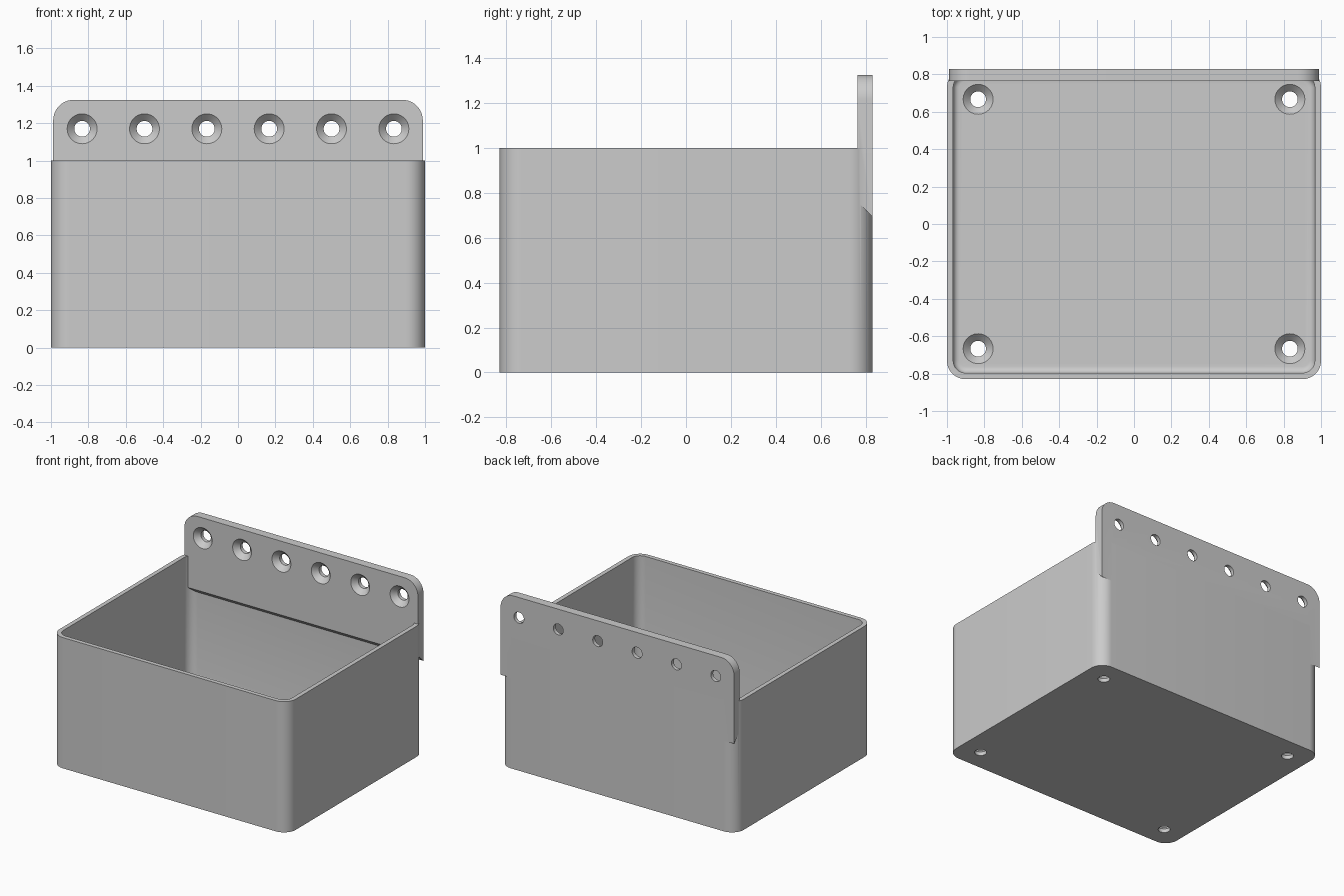
import bpy, bmesh, math
from mathutils import Matrix, Vector

cube = bpy.data.objects.get("Cube")
if cube:
    bpy.data.objects.remove(cube, do_unlink=True)

UNIT = 1 / 30            # wall thickness
HALF_X, HALF_Y, HEIGHT = 1.0, 0.83, 1.0
PLATE_FRONT = HALF_Y - 2 * UNIT
HOLE_R, SINK_R = 0.042, 0.08

grey = bpy.data.materials.new("plain grey")
grey.use_nodes = True
grey.diffuse_color = (0.6, 0.6, 0.6, 1)
grey.node_tree.nodes["Principled BSDF"].inputs["Base Color"].default_value = grey.diffuse_color


def make_object(name, bm):
    bmesh.ops.recalc_face_normals(bm, faces=bm.faces)
    mesh = bpy.data.meshes.new(name)
    bm.to_mesh(mesh)
    bm.free()
    mesh.materials.append(grey)
    obj = bpy.data.objects.new(name, mesh)
    bpy.context.collection.objects.link(obj)
    return obj


def block(lo, hi):
    bm = bmesh.new()
    lo, hi = Vector(lo), Vector(hi)
    size = Matrix.Diagonal((*(hi - lo), 1))
    bmesh.ops.create_cube(bm, size=1, matrix=Matrix.Translation((lo + hi) / 2) @ size)
    return bm


def round_edges(bm, rule, radius, segments):
    edges = [e for e in bm.edges if rule(*e.verts)]
    bmesh.ops.bevel(bm, geom=edges, offset=radius, segments=segments,
                    profile=0.5, affect='EDGES', clamp_overlap=True)


def upright(a, b):
    return abs(a.co.z - b.co.z) > 0.1


def combine(obj, other, operation):
    mod = obj.modifiers.new(operation.lower(), 'BOOLEAN')
    mod.operation, mod.solver, mod.object = operation, 'EXACT', other
    bpy.context.view_layer.objects.active = obj
    bpy.ops.object.modifier_apply(modifier=mod.name)
    bpy.data.objects.remove(other, do_unlink=True)


def screw_cutter(matrix):
    # Solid of revolution: wide mouth at local z = 0, countersink, then straight shank
    bm = bmesh.new()
    lip = 0.02
    sink = SINK_R - HOLE_R
    profile = [(0, lip), (SINK_R + lip, lip), (HOLE_R, -sink), (HOLE_R, -0.12), (0, -0.12)]
    verts = [bm.verts.new((r, 0, z)) for r, z in profile]
    edges = [bm.edges.new(pair) for pair in zip(verts, verts[1:])]
    bmesh.ops.spin(bm, geom=verts + edges, cent=(0, 0, 0), axis=(0, 0, 1),
                   angle=math.tau, steps=48)
    bmesh.ops.remove_doubles(bm, verts=bm.verts, dist=0.0001)
    bm.transform(matrix)
    return make_object("screw_cutter", bm)


# Open box with rounded upright corners
bm = block((-HALF_X, -HALF_Y, 0), (HALF_X, HALF_Y, HEIGHT))
round_edges(bm, upright, 0.1, 12)
box = make_object("wall_mounted_box", bm)

# Cavity with rounded corners and a small fillet around the floor
FLOOR = 2 * UNIT
bm = block((UNIT - HALF_X, UNIT - HALF_Y, FLOOR), (HALF_X - UNIT, HALF_Y - UNIT, HEIGHT + 0.3))
round_edges(bm, upright, 0.1 - UNIT, 12)
round_edges(bm, lambda a, b: max(a.co.z, b.co.z) < FLOOR + 0.001, UNIT, 5)
combine(box, make_object("cavity_cutter", bm), 'DIFFERENCE')

# Mounting plate with rounded top corners and a sloping underside
bm = block((-0.988, PLATE_FRONT, 0.6), (0.988, HALF_Y, 1.325))
round_edges(bm, lambda a, b: min(a.co.z, b.co.z) > 1.3 and a.co.x * b.co.x > 0, 0.11, 12)
cut = bmesh.ops.bisect_plane(bm, geom=bm.verts[:] + bm.edges[:] + bm.faces[:],
                             plane_co=(0, PLATE_FRONT, 0.76), plane_no=(0, -1, -1),
                             clear_outer=True)
bmesh.ops.holes_fill(bm, edges=[g for g in cut["geom_cut"] if isinstance(g, bmesh.types.BMEdge)])
combine(box, make_object("mounting_plate", bm), 'UNION')

# Row of countersunk holes through the plate
for i in range(6):
    x = (i - 2.5) / 3
    place = Matrix.Translation((x, PLATE_FRONT, 1.17)) @ Matrix.Rotation(math.pi / 2, 4, 'X')
    combine(box, screw_cutter(place), 'DIFFERENCE')

# Countersunk holes in the floor corners
for x in (-5 / 6, 5 / 6):
    for y in (-2 / 3, 2 / 3):
        combine(box, screw_cutter(Matrix.Translation((x, y, FLOOR))), 'DIFFERENCE')

bpy.ops.object.select_all(action='DESELECT')
box.select_set(True)
bpy.context.view_layer.objects.active = box
bpy.ops.object.shade_smooth_by_angle(angle=math.radians(30))
